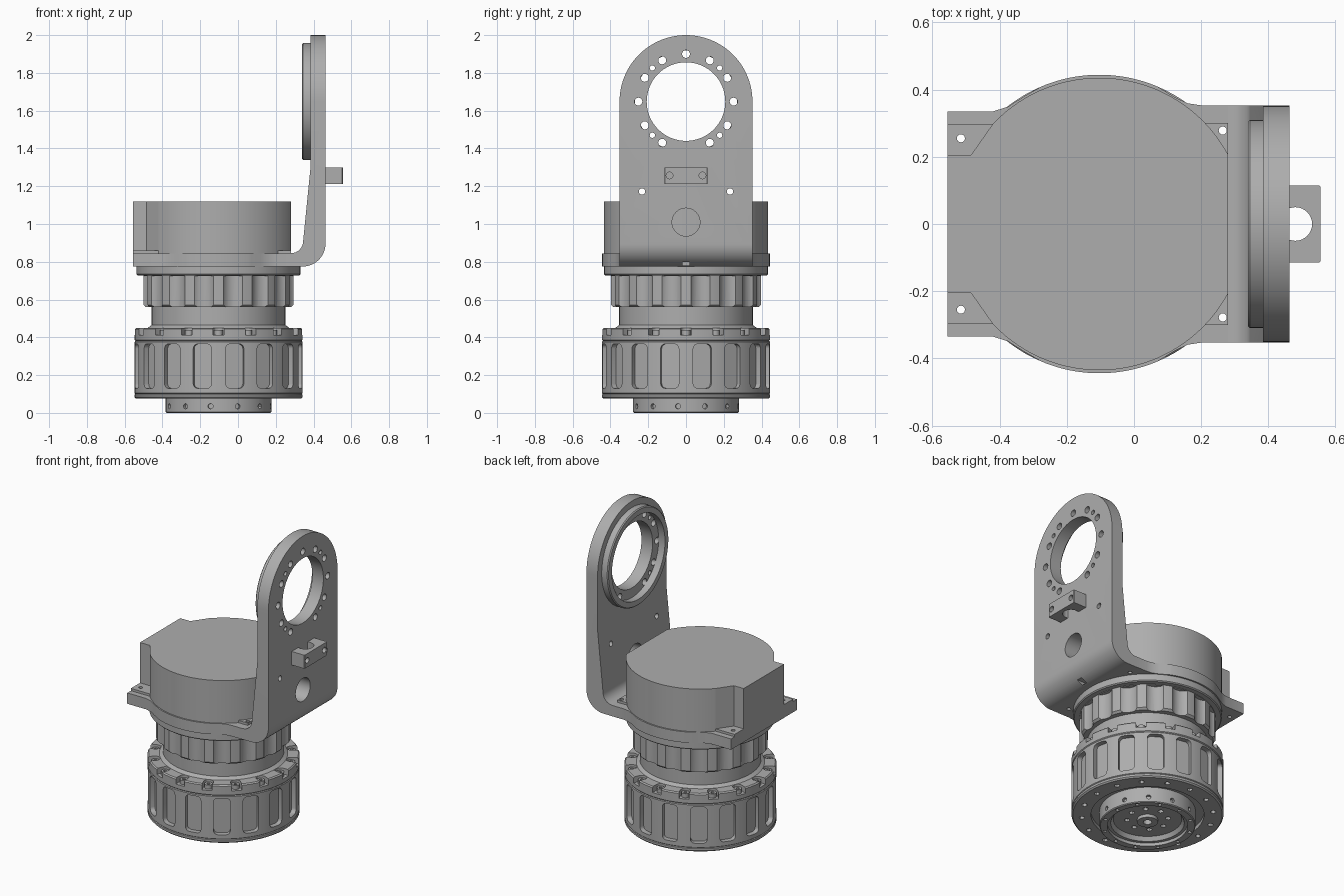
import bpy, bmesh
from math import sin, cos, pi, radians
from mathutils import Matrix

cube = bpy.data.objects.get("Cube")
if cube:
    bpy.data.objects.remove(cube, do_unlink=True)

grey = bpy.data.materials.new("machined_grey")
grey.use_nodes = True
grey.diffuse_color = (0.42, 0.42, 0.42, 1)
for node in grey.node_tree.nodes:
    if node.type == 'BSDF_PRINCIPLED':
        node.inputs["Base Color"].default_value = grey.diffuse_color

AX = -0.103                                   # x of the turning axis
AXIS = Matrix.Translation((AX, 0, 0))
FLAT = Matrix.Identity(4)
# outline in (y, z) extruded along x, and outline in (x, z) extruded along y
ALONG_X = Matrix(((0, 0, 1, 0), (1, 0, 0, 0), (0, 1, 0, 0), (0, 0, 0, 1)))
ALONG_Y = Matrix(((1, 0, 0, 0), (0, 0, -1, 0), (0, 1, 0, 0), (0, 0, 0, 1)))


def spin(deg):
    return AXIS @ Matrix.Rotation(radians(deg), 4, 'Z')


def arc(cx, cy, r, a, b, n=8):
    steps = [radians(a + (b - a) * i / n) for i in range(n + 1)]
    return [(cx + r * cos(t), cy + r * sin(t)) for t in steps]


def circle(cx, cy, r, n=24):
    return arc(cx, cy, r, 0, 360, n)[:-1]


def rounded(w, z0, z1, r):
    return (arc(w - r, z1 - r, r, 0, 90, 4) + arc(r - w, z1 - r, r, 90, 180, 4)
            + arc(r - w, z0 + r, r, 180, 270, 4) + arc(w - r, z0 + r, r, 270, 360, 4))


def build(name, bm):
    bmesh.ops.recalc_face_normals(bm, faces=bm.faces)
    mesh = bpy.data.meshes.new(name)
    bm.to_mesh(mesh)
    bm.free()
    mesh.materials.append(grey)
    obj = bpy.data.objects.new(name, mesh)
    bpy.context.collection.objects.link(obj)
    return obj


def prisms(name, items):
    """Each item is (outline, low, high, matrix)."""
    bm = bmesh.new()
    for pts, lo, hi, mat in items:
        rings = [[bm.verts.new(mat @ Matrix.Translation((x, y, h)).translation)
                  for x, y in pts] for h in (lo, hi)]
        bm.faces.new(rings[0][::-1])
        bm.faces.new(rings[1])
        for i in range(len(pts)):
            j = (i + 1) % len(pts)
            bm.faces.new((rings[0][i], rings[0][j], rings[1][j], rings[1][i]))
    return build(name, bm)


def lathe(name, profile, mat=AXIS, n=96, closed=False):
    bm = bmesh.new()
    verts = [bm.verts.new(mat @ Matrix.Translation((r, 0, z)).translation) for r, z in profile]
    pairs = list(zip(verts, verts[1:] + verts[:1]))
    edges = [bm.edges.new(p) for p in (pairs if closed else pairs[:-1])]
    bmesh.ops.spin(bm, geom=verts + edges, cent=mat.translation,
                   axis=mat.to_3x3() @ Matrix.Identity(3).col[2],
                   angle=2 * pi, steps=n, use_merge=True)
    bmesh.ops.remove_doubles(bm, verts=bm.verts, dist=0.0001)
    return build(name, bm)


def cut(obj, items, op='DIFFERENCE'):
    cutter = prisms("cutter", items)
    cutter.hide_render = True
    mod = obj.modifiers.new("cut", 'BOOLEAN')
    mod.operation, mod.solver, mod.object = op, 'EXACT', cutter
    bpy.context.view_layer.objects.active = obj
    bpy.ops.object.modifier_apply(modifier=mod.name)
    bpy.data.objects.remove(cutter, do_unlink=True)


# Output boss with stepped recess, hub and screw holes
boss = lathe("output_boss", [(0, .06), (.025, .06), (.025, .025), (.06, .025), (.06, .045),
                             (.2, .045), (.215, .02), (.235, .02), (.235, 0), (.275, 0),
                             (.28, .005), (.28, .11), (0, .11)])
cut(boss, [(circle(0, .035, .014, 12), .262, .3, spin(21.3 + 30 * k) @ ALONG_X) for k in range(12)]
    + [(circle(.256, 0, .011, 12), -.01, .018, spin(6.3 + 30 * k)) for k in range(12)]
    + [(circle(.12, 0, .016, 12), 0, .07, spin(45 * k)) for k in range(8)])

# Lower drum with side pockets, bolt notches and bottom holes
drum = lathe("lower_drum", [(0, .1), (.33, .1), (.33, .075), (.436, .075), (.444, .083),
                            (.444, .096), (.44, .1), (.444, .104), (.444, .376), (.44, .381),
                            (.444, .386), (.444, .443), (.437, .45), (.375, .45), (.354, .465),
                            (0, .465)])
notch = arc(.405, 0, .03, 90, 270) + [(.48, -.03), (.48, .03)]
pocket = rounded(.049, .13, .365, .025)
cut(drum, [(pocket, .412, .5, spin(22.5 * k + 11.25) @ ALONG_X) for k in range(16)]
    + [(notch, .412, .5, spin(22.5 * k)) for k in range(16)]
    + [(circle(.385, 0, .016, 12), .05, .11, spin(22.5 * k)) for k in range(16)])
bolts = prisms("drum_bolts", [(circle(.405, 0, .023, 16), .41, .438, spin(22.5 * k))
                              for k in range(16)])
cut(bolts, [(circle(.405, 0, .011, 6), .425, .45, spin(22.5 * k)) for k in range(16)])

# Neck, fluted ring and flange
lathe("neck", [(0, .46), (.354, .46), (.354, .57), (0, .57)])
ring = lathe("fluted_ring", [(0, .56), (.385, .56), (.397, .572), (.397, .74), (0, .74)])
cut(ring, [(circle(.442, 0, .07, 32), .5, .725, spin(22.5 * k + 11.25)) for k in range(16)])
lathe("flange", [(0, .728), (.428, .728), (.434, .734), (.434, .78), (0, .78)])

# Bracket base plate, mirrored half outline
half = ([(.28, .353), (.2, .353), (.16, .359), (.12, .378)] + arc(AX, 0, .444, 67, 113, 24)
        + [(-.33, .378), (-.375, .349), (-.42, .335), (-.555, .335)])
plate = prisms("bracket_base", [(half + [(x, -y) for x, y in half[::-1]], .775, .845, FLAT)])
left_pad = [(-.555, .205), (-.485, .205), (-.415, .298), (-.555, .298)]
right_pad = [(.2, .3), (.2, .2), (.28, .2), (.28, .3)]
pads = prisms("mounting_pads", [([(x, s * y) for x, y in pad], .84, .86, FLAT)
                                for pad in (left_pad, right_pad) for s in (1, -1)])
holes = [(circle(x, s * y, .012, 16), .7, .9, FLAT)
         for x, y in ((-.515, .255), (.264, .278)) for s in (1, -1)]
cut(plate, holes)
cut(pads, holes)

# Bracket upright: bent profile trimmed to a round top, then drilled
EYE = 1.648
bend = ([(.28, .775)] + arc(.343, .895, .12, 270, 360, 12) + [(.463, 2.1), (.384, 2.1), (.384, 1.3)]
        + arc(.28, .91, .065, 0, -90))
upright = prisms("bracket_upright", [(bend, -.4, .4, ALONG_Y)])
cut(upright, [([(-.352, .7), (.352, .7)] + arc(0, EYE, .352, 0, 180, 48), 0, .6, ALONG_X)],
    'INTERSECT')


def ring_hole(deg, r):
    t = radians(deg)
    return circle(.252 * cos(t), EYE + .252 * sin(t), r, 16)


drills = [circle(0, EYE, .208, 64), circle(0, 1.01, .074, 32),
          circle(.233, 1.172, .017, 16), circle(-.233, 1.172, .017, 16)]
drills += [ring_hole(30 * k, .021) for k in range(12) if k != 9]
drills += [ring_hole(45 + 90 * k, .014) for k in range(4)]
drills.append([(-.018, .78), (.018, .78), (.018, .8), (-.018, .8)])
cut(upright, [(d, .3, .6, ALONG_X) for d in drills])

# Raised collar around the eye on the inner side
lathe("eye_collar", [(.27, -.045), (.304, -.045), (.31, -.039), (.31, .003), (.27, .003)],
      Matrix.Translation((.384, 0, EYE)) @ ALONG_X, closed=True)

# Cable clamp block on the outer side
clamp = prisms("cable_clamp", [([(.46, -.115), (.55, -.115), (.555, -.11), (.555, .11), (.55, .115),
                                 (.46, .115)] + arc(.48, 0, .05, 113, -113, 20),
                                1.213, 1.3, FLAT)])
cut(clamp, [(circle(s * .087, 1.257, .018, 16), .48, .6, ALONG_X) for s in (1, -1)])

# Motor housing with flat sides and a squared connector end
side = [(-.555, -.205), (-.485, -.205), (-.42, -.298)]
prisms("motor_housing", [(side + arc(AX, 0, .435, 223.2, 331.7, 48)
                          + arc(AX, 0, .435, 28.3, 136.8, 48)
                          + [(x, -y) for x, y in side[::-1]], .84, 1.12, FLAT)])

# Smooth curved walls, keep machined edges crisp
for obj in bpy.context.scene.objects:
    obj.select_set(obj.type == 'MESH')
bpy.context.view_layer.objects.active = drum
bpy.ops.object.shade_smooth_by_angle(angle=radians(30))
